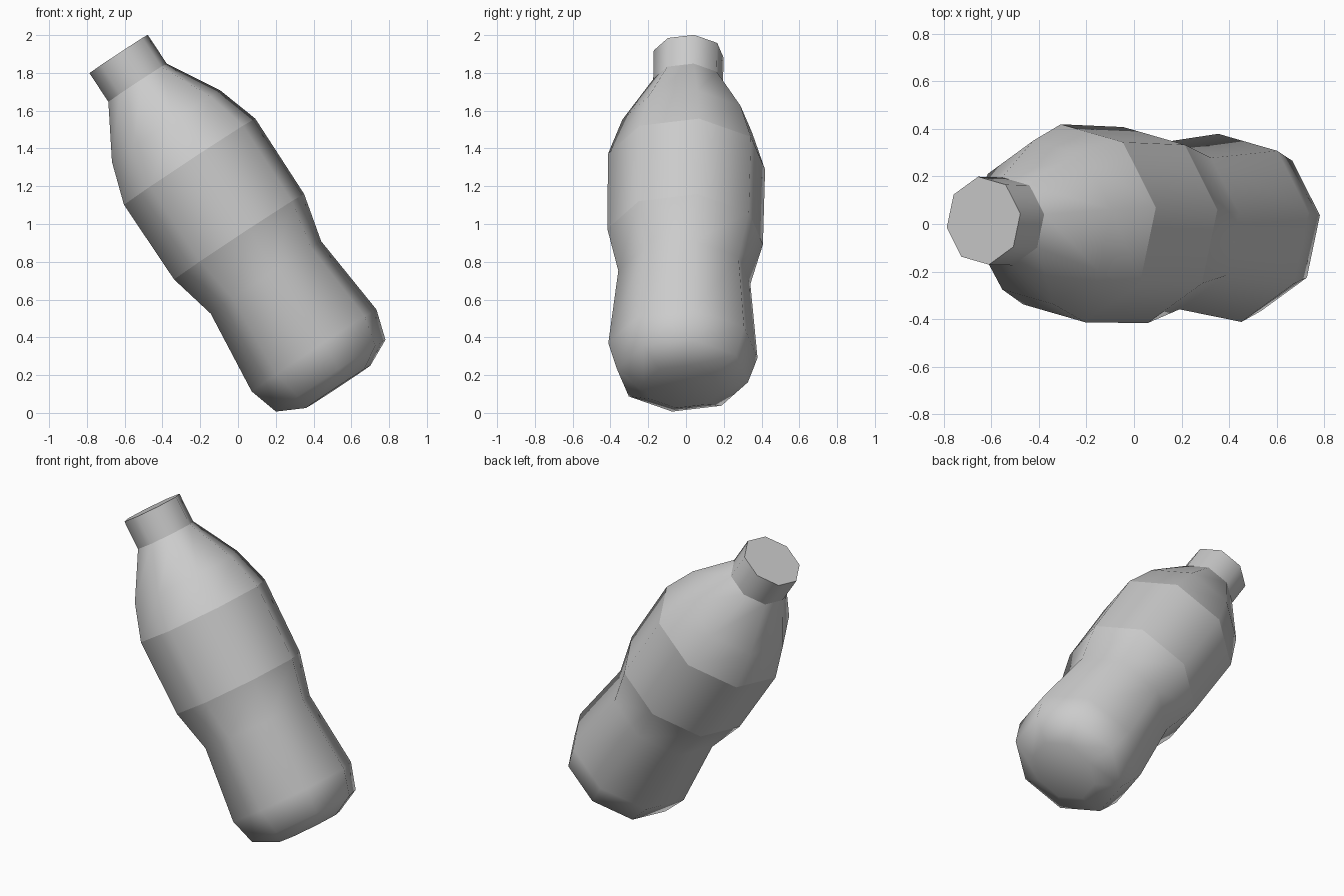
import bpy, bmesh, math
from mathutils import Vector

if "Cube" in bpy.data.objects:
    bpy.data.objects.remove(bpy.data.objects["Cube"])

SIDES = 8
ROLL = math.radians(9)

# Tilted bottle axis, from the centre of the mouth to the centre of the base
TOP = Vector((-0.632, 0.014, 1.90))
BOTTOM = Vector((0.53, -0.020, 0.1375))
axis = (TOP - BOTTOM).normalized()
u = Vector((0, 1, 0)).cross(axis).normalized()
v = axis.cross(u)


def lathe(name, profile, cap_start=False, cap_end=False):
    """Spin (distance below mouth, radius) pairs around the tilted axis."""
    bm = bmesh.new()
    rings = []
    for s, r in profile:
        ring = []
        for k in range(SIDES):
            a = ROLL + k * 2 * math.pi / SIDES
            ring.append(bm.verts.new(TOP - axis * s + (u * math.cos(a) + v * math.sin(a)) * r))
        rings.append(ring)
    for hi, lo in zip(rings, rings[1:]):
        for k in range(SIDES):
            n = (k + 1) % SIDES
            bm.faces.new((lo[k], lo[n], hi[n], hi[k])).smooth = True
    if cap_start:
        # Flat lid with a sharp rim
        lid = bm.faces.new(rings[0])
        for e in lid.edges:
            e.smooth = False
    if cap_end:
        bm.faces.new(rings[-1][::-1]).smooth = True
    mesh = bpy.data.meshes.new(name)
    bm.to_mesh(mesh)
    bm.free()
    obj = bpy.data.objects.new(name, mesh)
    bpy.context.collection.objects.link(obj)
    return obj


# Screw cap
lathe("cap", [(0, 0.187), (0.182, 0.187)], cap_start=True)
# Sloping shoulder
lathe("shoulder", [(0.182, 0.187), (0.458, 0.348), (0.683, 0.421)])
# Label band
lathe("label", [(0.683, 0.421), (1.159, 0.417)])
# Waisted lower body with a rounded base
lathe("lower_body", [(1.159, 0.417), (1.417, 0.354), (1.880, 0.400),
                     (2.040, 0.351), (2.111, 0.207)], cap_end=True)
